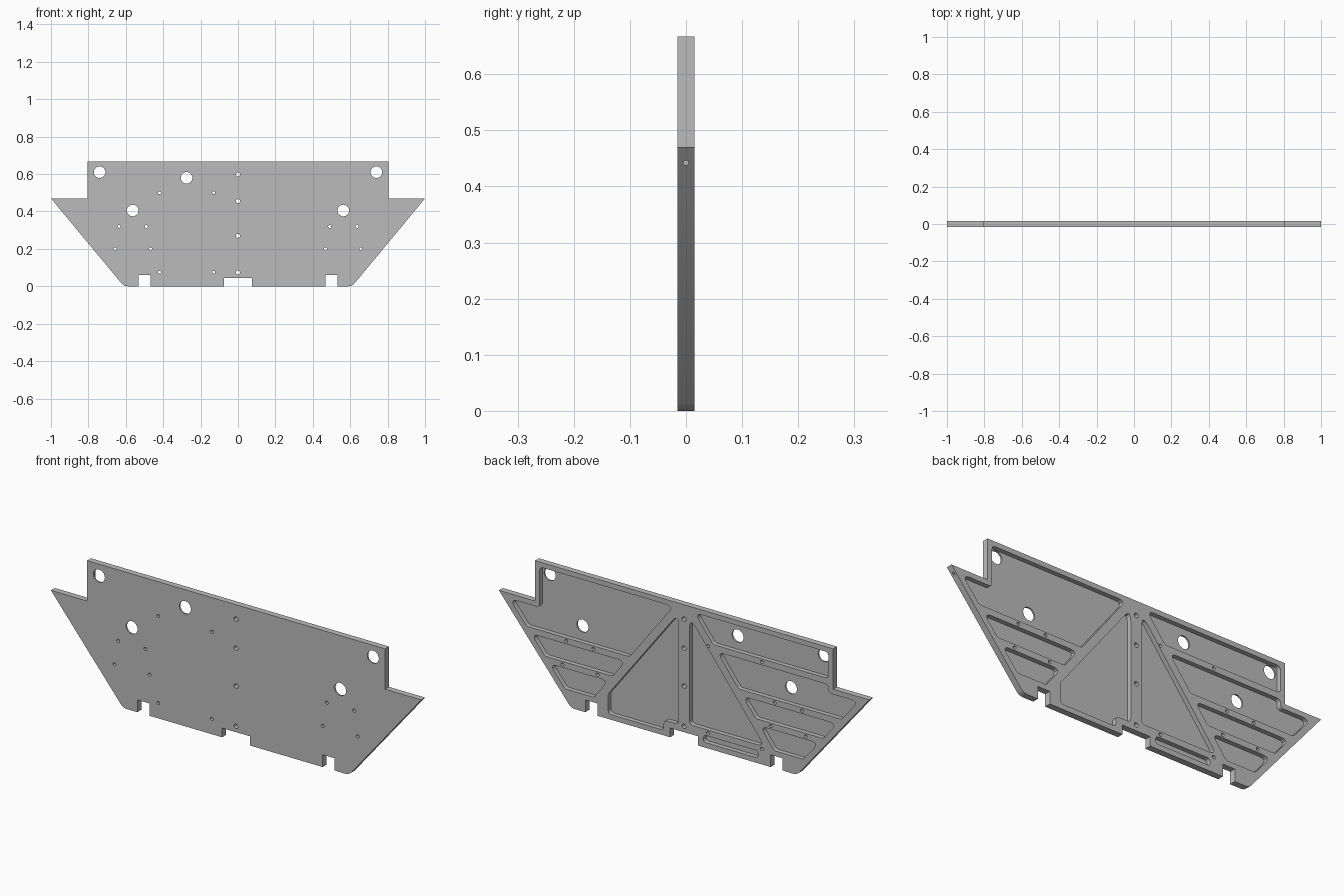
import bpy, bmesh, math
from mathutils import Vector

if "Cube" in bpy.data.objects:
    bpy.data.objects.remove(bpy.data.objects["Cube"], do_unlink=True)

HALF = 0.015      # half of the plate thickness
FLOOR = -0.007    # pocket floor depth
R = 0.02          # pocket corner radius

metal = bpy.data.materials.new("grey_metal")
metal.use_nodes = True
GREY = (0.5, 0.5, 0.5, 1)
metal.diffuse_color = GREY
metal.node_tree.nodes["Principled BSDF"].inputs["Base Color"].default_value = GREY


def fillet(points, r, steps=6):
    """Round every corner of a closed outline."""
    pts = [Vector(p) for p in points]
    out = []
    for i, p in enumerate(pts):
        a, b = pts[i - 1] - p, pts[(i + 1) % len(pts)] - p
        t = min(r / math.tan(a.angle(b) / 2), a.length * 0.48, b.length * 0.48)
        s, e = p + a.normalized() * t, p + b.normalized() * t
        for k in range(steps + 1):
            f = k / steps
            out.append(s * (1 - f) ** 2 + p * 2 * f * (1 - f) + e * f * f)
    return out


def prism(bm, outline, y0, y1):
    """Extrude an (x, z) outline along y."""
    face = bm.faces.new([bm.verts.new((p[0], y0, p[1])) for p in outline])
    ext = bmesh.ops.extrude_face_region(bm, geom=[face])
    new = [v for v in ext["geom"] if isinstance(v, bmesh.types.BMVert)]
    bmesh.ops.translate(bm, verts=new, vec=(0, y1 - y0, 0))


def disc(x, z, r, n):
    return [(x + r * math.cos(k * math.tau / n), z + r * math.sin(k * math.tau / n))
            for k in range(n)]


def finish(bm, name):
    bmesh.ops.recalc_face_normals(bm, faces=bm.faces[:])
    mesh = bpy.data.meshes.new(name)
    bm.to_mesh(mesh)
    bm.free()
    mesh.materials.append(metal)
    ob = bpy.data.objects.new(name, mesh)
    bpy.context.collection.objects.link(ob)
    return ob


def mirrored(points):
    return [(-x, z) for x, z in points]


def brace(z):
    """Pocket edge along the diagonal brace."""
    return ((0.718 - z) / 1.3, z)


def side(z):
    """Pocket edge along the sloping flank."""
    return (0.962 - (0.47 - z) / 1.21, z)


# plate outline: half profile with foot notches, mirrored
half = [(0.075, 0.045), (0.075, 0), (0.468, 0), (0.468, 0.06), (0.533, 0.06), (0.533, 0),
        (0.59, 0), (0.607, 0.003), (0.62, 0.012), (1, 0.47), (0.805, 0.47), (0.805, 0.667)]
bm = bmesh.new()
prism(bm, half + mirrored(half)[::-1], -HALF, HALF)
plate = finish(bm, "plate")

# weight-saving pockets in the back
shared = [
    [brace(0.305), side(0.305), side(0.215), brace(0.215)],
    [brace(0.185), side(0.185), side(0.085), brace(0.085)],
]
shoulder = [side(0.445), side(0.335), brace(0.335)]
pockets = shared + [mirrored(p) for p in shared]
# left: tall upper pocket and triangle with a step at the middle notch
pockets.append([brace(0.643), (0.78, 0.643), (0.78, 0.445)] + shoulder)
pockets.append([(0.03, 0.616), (0.41, 0.122), (0.41, 0.025), (0.11, 0.025),
                (0.11, 0.075), (0.03, 0.075)])
# right: upper pocket split by a rib, triangle and a slot beneath it
pockets.append(mirrored([brace(0.643), (0.78, 0.643), (0.78, 0.515), brace(0.515)]))
pockets.append(mirrored([brace(0.485), (0.78, 0.485), (0.78, 0.445)] + shoulder))
pockets.append(mirrored([(0.03, 0.616), (0.435, 0.09), (0.03, 0.09)]))
pockets.append(mirrored([(0.105, 0.06), (0.4, 0.06), (0.4, 0.025), (0.105, 0.025)]))
bm = bmesh.new()
for p in pockets:
    prism(bm, fillet(p, R), FLOOR, HALF * 2)
pocket_cutter = finish(bm, "pocket_cutter")

# through holes, and a drilled hole in each side tip
large = [(-0.74, 0.61), (0.74, 0.61), (-0.275, 0.58), (-0.563, 0.405), (0.563, 0.405)]
small = [(-0.42, 0.5), (-0.13, 0.5), (-0.42, 0.075), (-0.13, 0.075)]
for s in (-1, 1):
    small += [(s * 0.49, 0.32), (s * 0.637, 0.32), (s * 0.468, 0.2), (s * 0.657, 0.2)]
middle = [(0, 0.597), (0, 0.455), (0, 0.27), (0, 0.073)]
bm = bmesh.new()
for spots, r, n in ((large, 0.031, 32), (small, 0.008, 16), (middle, 0.011, 16)):
    for x, z in spots:
        prism(bm, disc(x, z, r, n), -HALF * 2, HALF * 2)
for s in (-1, 1):
    start = len(bm.verts)
    prism(bm, disc(0, 0, 0.0045, 12), -0.03, 0.03)
    bm.verts.ensure_lookup_table()
    for v in bm.verts[start:]:
        v.co = Vector((s * 0.985 + v.co.y, v.co.x, 0.442 + v.co.z))
hole_cutter = finish(bm, "hole_cutter")

bpy.context.view_layer.objects.active = plate
plate.select_set(True)
for cutter in (pocket_cutter, hole_cutter):
    cutter.hide_render = True
    mod = plate.modifiers.new(cutter.name, "BOOLEAN")
    mod.operation = "DIFFERENCE"
    mod.solver = "EXACT"
    mod.object = cutter
    bpy.ops.object.modifier_apply(modifier=mod.name)
    bpy.data.objects.remove(cutter, do_unlink=True)
bpy.ops.object.shade_smooth_by_angle(angle=math.radians(30))
